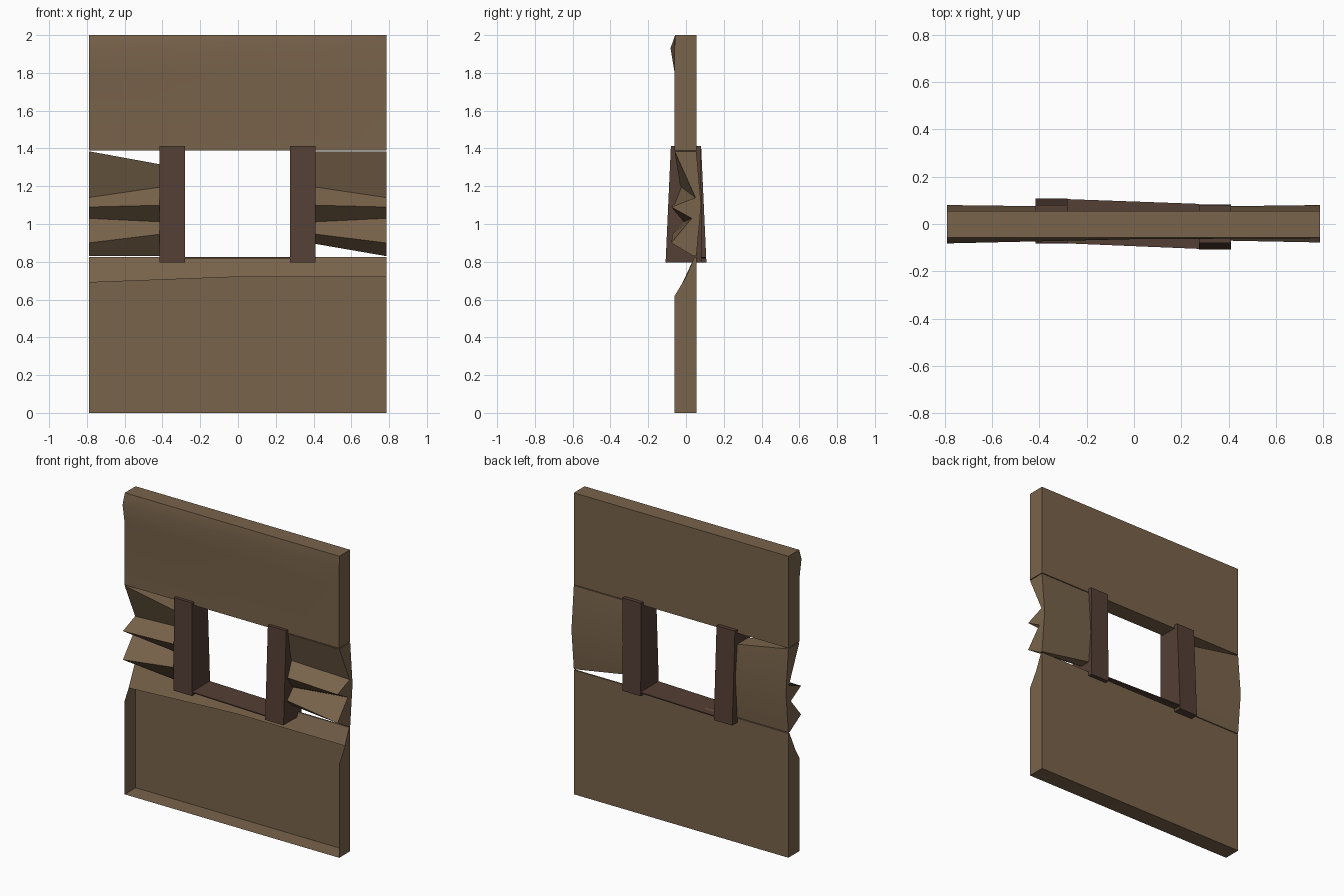
import bpy, bmesh, math

if "Cube" in bpy.data.objects:
    bpy.data.objects.remove(bpy.data.objects["Cube"])


def material(name, rgb):
    m = bpy.data.materials.new(name)
    m.diffuse_color = (*rgb, 1)
    m.use_nodes = True
    m.node_tree.nodes["Principled BSDF"].inputs["Base Color"].default_value = m.diffuse_color
    return m


PANEL = material("brown_board", (0.19, 0.125, 0.07))
TRIM = material("dark_trim", (0.09, 0.05, 0.035))


def loft(name, sections, mat, skip=()):
    """Join matching closed profiles with quads; skip = profile sides left open."""
    bm = bmesh.new()
    rings = [[bm.verts.new(p) for p in s] for s in sections]
    n = len(rings[0])
    for a, b in zip(rings, rings[1:]):
        for i in range(n):
            j = (i + 1) % n
            bm.faces.new((a[i], a[j], b[j], b[i]))
    caps = [bm.faces.new(rings[0]), bm.faces.new(rings[-1])]
    bmesh.ops.recalc_face_normals(bm, faces=bm.faces[:])
    bmesh.ops.triangulate(bm, faces=caps)
    if skip:
        bm.faces.ensure_lookup_table()
        side = [f for f in bm.faces if any(
            all(v in f.verts for v in (r[i], r[(i + 1) % n])) and len(f.verts) == 4
            for r in rings for i in skip)]
        bmesh.ops.delete(bm, geom=side, context='FACES_ONLY')
    me = bpy.data.meshes.new(name)
    bm.to_mesh(me)
    bm.free()
    me.materials.append(mat)
    ob = bpy.data.objects.new(name, me)
    bpy.context.collection.objects.link(ob)
    bpy.context.view_layer.objects.active = ob
    ob.select_set(True)
    bpy.ops.object.shade_smooth_by_angle(angle=math.radians(35))
    ob.select_set(False)
    return ob


def at_x(x, profile):
    return [(x, y, z) for y, z in profile]


# upper panel, its front lip bulging out towards the left end
def upper(bulge):
    return [(-.06, 1.39), (.055, 1.39), (.055, 2), (-.058, 2),
            (-.06 - bulge, 1.93), (-.06, 1.8)]


loft("upper_panel", [at_x(-.79, upper(.022)), at_x(0, upper(.004)),
                     at_x(.785, upper(0))], PANEL)


# lower panel: hollow tray open at the front, under a sloping top lip
def lower(y, z):
    return [(-.06, 0), (.055, 0), (.055, .825), (.045, .825), (y, z), (-.06, .62)]


loft("lower_panel", [at_x(-.79, lower(-.018, .69)), at_x(0, lower(0, .72)),
                     at_x(.785, lower(0, .72))], PANEL, skip=(4, 5))

# splintered side boards: notched front, gently bulging back
OUTER = [(-.06, 1.385), (.05, 1.14), (-.078, 1.09), (.03, 1.03), (-.078, .9),
         (.04, .83), (.055, .83), (.08, 1.1), (.055, 1.385)]


def inner(top, bottom):
    return [(-.06, top), (-.03, 1.2), (-.07, 1.1), (-.01, 1.01), (-.07, .95),
            (-.02, bottom), (.055, bottom), (.075, 1.1), (.055, top)]


loft("left_side_board", [at_x(-.79, OUTER), at_x(-.38, inner(1.31, .83))], PANEL)
loft("right_side_board", [at_x(.785, OUTER), at_x(.38, inner(1.385, .9))], PANEL)


# window posts, wider at the foot and skewed opposite ways
def post_ring(x0, x1, y0, y1, z):
    return [(x0, y0, z), (x1, y0, z), (x1, y1, z), (x0, y1, z)]


for name, x0, x1, f, b in (("left_post", -.415, -.28, -.082, .108),
                           ("right_post", .275, .41, -.108, .082)):
    loft(name, [post_ring(x0, x1, f, b, .797),
                post_ring(x0, x1, -.08, .08, 1.413)], TRIM)

# thin skewed sill between the posts
loft("window_sill", [
    [(-.28, -.082, z), (.275, -.105, z), (.275, .085, z), (-.28, .105, z)]
    for z in (.818, .825)], TRIM)
